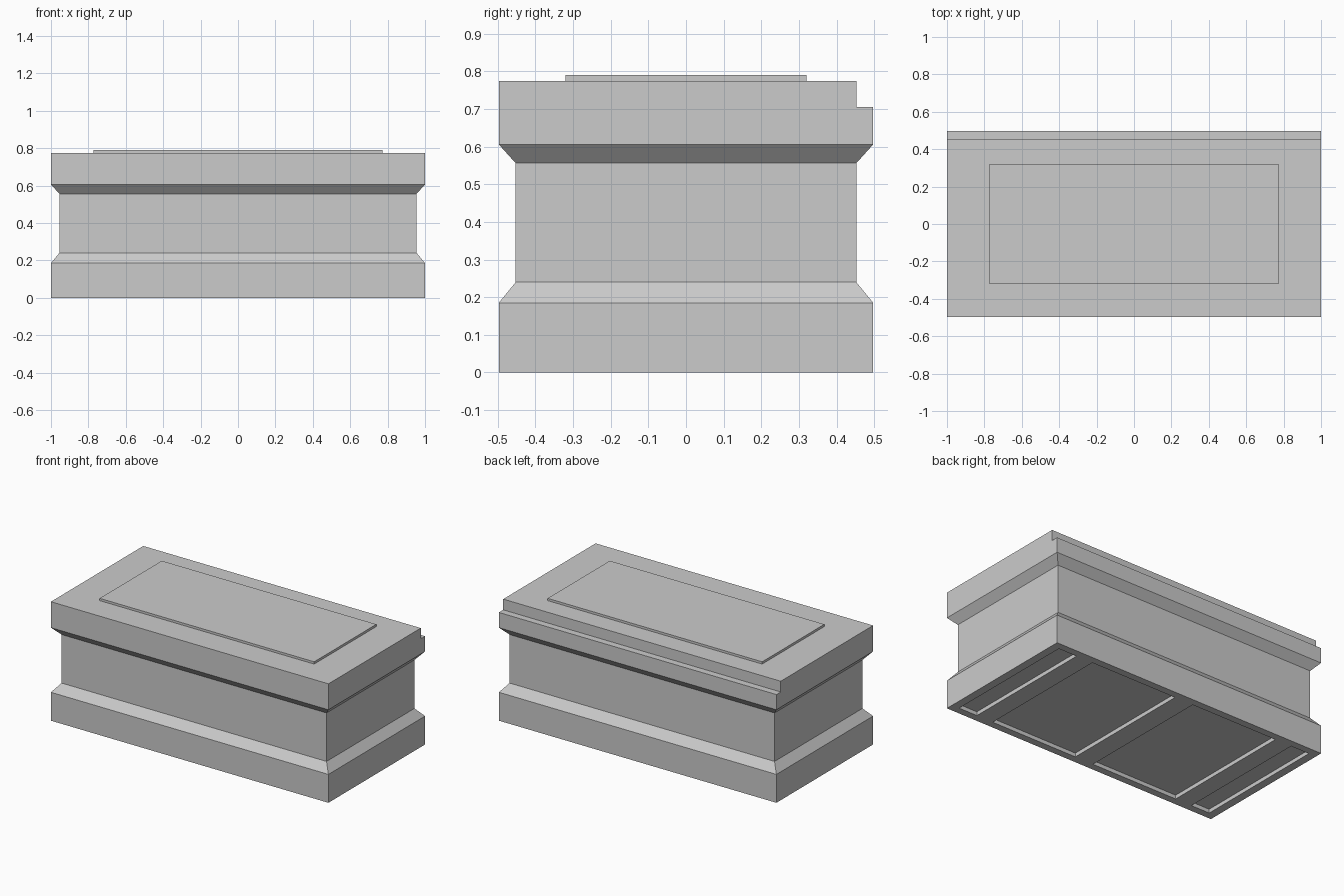
import bpy
import bmesh
from mathutils import Matrix, Vector

cube = bpy.data.objects.get("Cube")
if cube:
    bpy.data.objects.remove(cube, do_unlink=True)

stone = bpy.data.materials.new("grey_stone")
stone.use_nodes = True
GREY = (0.6, 0.6, 0.6, 1)
stone.diffuse_color = GREY
stone.node_tree.nodes["Principled BSDF"].inputs["Base Color"].default_value = GREY


def make_object(name, bm):
    bmesh.ops.recalc_face_normals(bm, faces=bm.faces)
    mesh = bpy.data.meshes.new(name)
    bm.to_mesh(mesh)
    bm.free()
    mesh.materials.append(stone)
    obj = bpy.data.objects.new(name, mesh)
    bpy.context.collection.objects.link(obj)
    return obj


def add_box(bm, low, high):
    low, high = Vector(low), Vector(high)
    size = Matrix.Diagonal((*(high - low), 1))
    bmesh.ops.create_cube(bm, size=1, matrix=Matrix.Translation((low + high) / 2) @ size)


def loft(half_x, half_y, profile):
    """Stack rectangular rings; the profile lists (inset, height)."""
    bm = bmesh.new()
    rings = []
    for inset, z in profile:
        x, y = half_x - inset, half_y - inset
        rings.append([bm.verts.new(c) for c in
                      ((-x, -y, z), (x, -y, z), (x, y, z), (-x, y, z))])
    for low, high in zip(rings, rings[1:]):
        for i in range(4):
            j = (i + 1) % 4
            bm.faces.new((low[i], low[j], high[j], high[i]))
    bm.faces.new(rings[0])
    bm.faces.new(rings[-1])
    return bm


# Moulded block: plinth, sloped shoulder, waist, flared underside, cap
W, D, TOP = 1.0, 0.4975, 0.775
WAIST = 0.045
block = make_object("pedestal_block", loft(W, D, [
    (0, 0), (0, 0.185), (WAIST, 0.24), (WAIST, 0.556), (0, 0.606), (0, TOP)]))

# Cutters: ledge along the back of the cap, shallow recesses underneath
bm = bmesh.new()
add_box(bm, (-1.1, 0.453, 0.705), (1.1, 0.6, 0.9))
for inner, outer in ((0.067, 0.693), (0.813, 0.947)):
    for x0, x1 in ((inner, outer), (-outer, -inner)):
        add_box(bm, (x0, -0.45, -0.1), (x1, 0.45, 0.025))
cutter = make_object("ledge_and_recess_cutter", bm)
cutter.hide_render = True

cut = block.modifiers.new("cuts", "BOOLEAN")
cut.operation = "DIFFERENCE"
cut.solver = "EXACT"
cut.object = cutter
bpy.context.view_layer.objects.active = block
bpy.ops.object.modifier_apply(modifier=cut.name)
bpy.data.objects.remove(cutter, do_unlink=True)

# Thin raised panel on the cap
bm = bmesh.new()
add_box(bm, (-0.773, -0.32, TOP), (0.773, 0.32, 0.79))
make_object("top_panel", bm)
